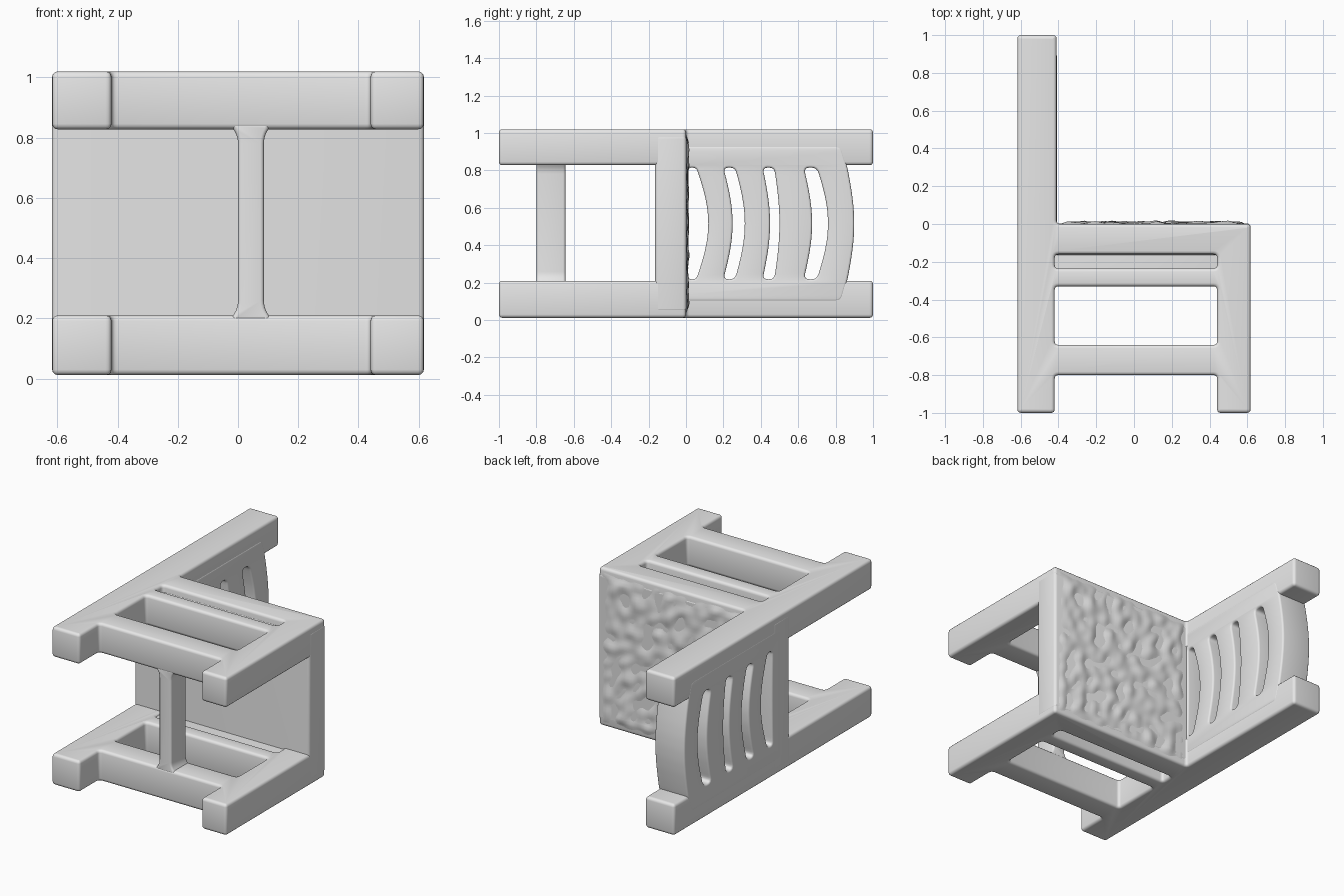
import bpy, bmesh, math
from mathutils import Matrix, Vector, noise

if "Cube" in bpy.data.objects:
    bpy.data.objects.remove(bpy.data.objects["Cube"], do_unlink=True)

GREY = (0.8, 0.8, 0.8, 1.0)
mat = bpy.data.materials.new("plain grey")
mat.use_nodes = True
mat.diffuse_color = GREY
mat.node_tree.nodes["Principled BSDF"].inputs["Base Color"].default_value = GREY

# Which world axes the profile's two coordinates and the extrusion follow
AXES = {"xy": (0, 1, 2), "yz": (1, 2, 0), "zx": (2, 0, 1)}


def rounded(points, r):
    """Round every corner of a closed polygon."""
    pts = [Vector(p) for p in points]
    out = []
    for i, p in enumerate(pts):
        a, b = pts[i - 1] - p, pts[(i + 1) % len(pts)] - p
        k = min(r, 0.45 * a.length, 0.45 * b.length)
        s, e = p + a.normalized() * k, p + b.normalized() * k
        for t in (0, 0.25, 0.5, 0.75, 1):
            out.append(s * (1 - t) ** 2 + p * 2 * t * (1 - t) + e * t ** 2)
    return out


def rect(a0, b0, a1, b1):
    return [(a0, b0), (a1, b0), (a1, b1), (a0, b1)]


def finish(name, mesh):
    obj = bpy.data.objects.new(name, mesh)
    bpy.context.collection.objects.link(obj)
    mesh.materials.clear()
    mesh.materials.append(mat)
    bpy.ops.object.select_all(action="DESELECT")
    obj.select_set(True)
    bpy.context.view_layer.objects.active = obj
    bpy.ops.object.shade_smooth_by_angle(angle=math.radians(40))
    return obj


def plate(name, outlines, plane, lo, hi, bevel=0.018, corner=0.02):
    """Extrude an outline (further outlines are holes) with soft edges."""
    cu = bpy.data.curves.new(name + " profile", "CURVE")
    cu.dimensions, cu.fill_mode = "2D", "BOTH"
    cu.extrude = (hi - lo) / 2 - bevel
    cu.bevel_depth, cu.bevel_resolution, cu.offset = bevel, 2, -bevel
    for line in outlines:
        pts = rounded(line, corner)
        sp = cu.splines.new("POLY")
        sp.points.add(len(pts) - 1)
        for q, p in zip(sp.points, pts):
            q.co = (p[0], p[1], 0, 1)
        sp.use_cyclic_u = True
    tmp = bpy.data.objects.new(name + " profile", cu)
    bpy.context.collection.objects.link(tmp)
    bpy.context.view_layer.update()
    mesh = bpy.data.meshes.new_from_object(
        tmp.evaluated_get(bpy.context.evaluated_depsgraph_get()))
    bpy.data.objects.remove(tmp, do_unlink=True)
    m = Matrix.Identity(4)
    for local, world in enumerate(AXES[plane]):
        for row in range(3):
            m[row][local] = 1.0 if row == world else 0.0
    m[AXES[plane][2]][3] = (lo + hi) / 2
    mesh.transform(m)
    bm = bmesh.new()
    bm.from_mesh(mesh)
    bmesh.ops.remove_doubles(bm, verts=bm.verts, dist=0.0005)
    bmesh.ops.recalc_face_normals(bm, faces=bm.faces)
    bm.to_mesh(mesh)
    bm.free()
    mesh.name = name
    return finish(name, mesh)


# Side frames: legs, seat rail, stretcher and back post in one piece
W = 0.617
frame = [(-W, -1), (-0.42, -1), (-0.42, -0.8), (0.44, -0.8), (0.44, -1), (W, -1),
         (W, 0), (-0.41, 0), (-0.41, 1), (-W, 1)]
opening = rect(-0.42, -0.64, 0.44, -0.33)
groove = rect(-0.42, -0.235, 0.44, -0.16)
for side, lo, hi, g0, g1 in (("lower", 0.012, 0.21, 0.08, 0.20),
                             ("upper", 0.828, 1.02, 0.84, 0.95)):
    plate(side + "_side_frame", [frame, opening, groove], "xy", lo, hi)
    plate(side + "_groove_floor", [rect(-0.45, -0.28, 0.47, -0.12)], "xy", g0, g1, 0.01)

# Seat board between the side frames
plate("seat", [rect(0.05, -W - 0.001, 0.98, W + 0.001)], "zx", -0.165, 0.002, 0.018, 0.01)

# Uneven seat surface
bm = bmesh.new()
bmesh.ops.create_grid(bm, x_segments=56, y_segments=54, size=1)
for v in bm.verts:
    u, w = v.co.x, v.co.y
    x, z = 0.1 + 0.505 * u, 0.516 - 0.49 * w
    edge = min(1, 9 * (1 - max(abs(u), abs(w))))
    bump = 0.006 + 0.016 * noise.noise((x * 13, 3.0, z * 13 + x * 5))
    v.co = (x, -0.004 + edge * (bump + 0.004), z)
bm.normal_update()
bm.faces.ensure_lookup_table()
if bm.faces[0].normal.y < 0:
    bmesh.ops.reverse_faces(bm, faces=bm.faces)
mesh = bpy.data.meshes.new("seat_surface")
bm.to_mesh(mesh)
bm.free()
finish("seat_surface", mesh)

# Crossbar joining the two stretchers, flared at both ends
bar = [(0.19, -0.03), (0.19, 0.115), (0.235, 0.086), (0.805, 0.086),
       (0.85, 0.115), (0.85, -0.03), (0.805, 0.0), (0.235, 0.0)]
plate("crossbar", [bar], "zx", -0.798, -0.645, 0.012, 0.03)


# Back rest: a panel with bowed slots between the posts
def bowed(y_end, y_mid, z0, z1, n=8):
    return [(y_end + (y_mid - y_end) * math.sin(math.pi * i / n), z0 + (z1 - z0) * i / n)
            for i in range(n + 1)]


SLOTS = [(0.01, 0.015, 0.055, 0.12), (0.20, 0.25, 0.262, 0.315),
         (0.41, 0.45, 0.472, 0.50), (0.63, 0.675, 0.70, 0.76)]
panel = [(-0.08, 0.1), (0.83, 0.1)] + bowed(0.862, 0.90, 0.21, 0.82) + [(0.83, 0.93), (-0.08, 0.93)]
holes = [bowed(a, b, 0.218, 0.815) + bowed(c, d, 0.218, 0.815)[::-1] for a, b, c, d in SLOTS]
plate("back_rest", [panel] + holes, "yz", -W - 0.001, -0.408, 0.012, 0.03)
